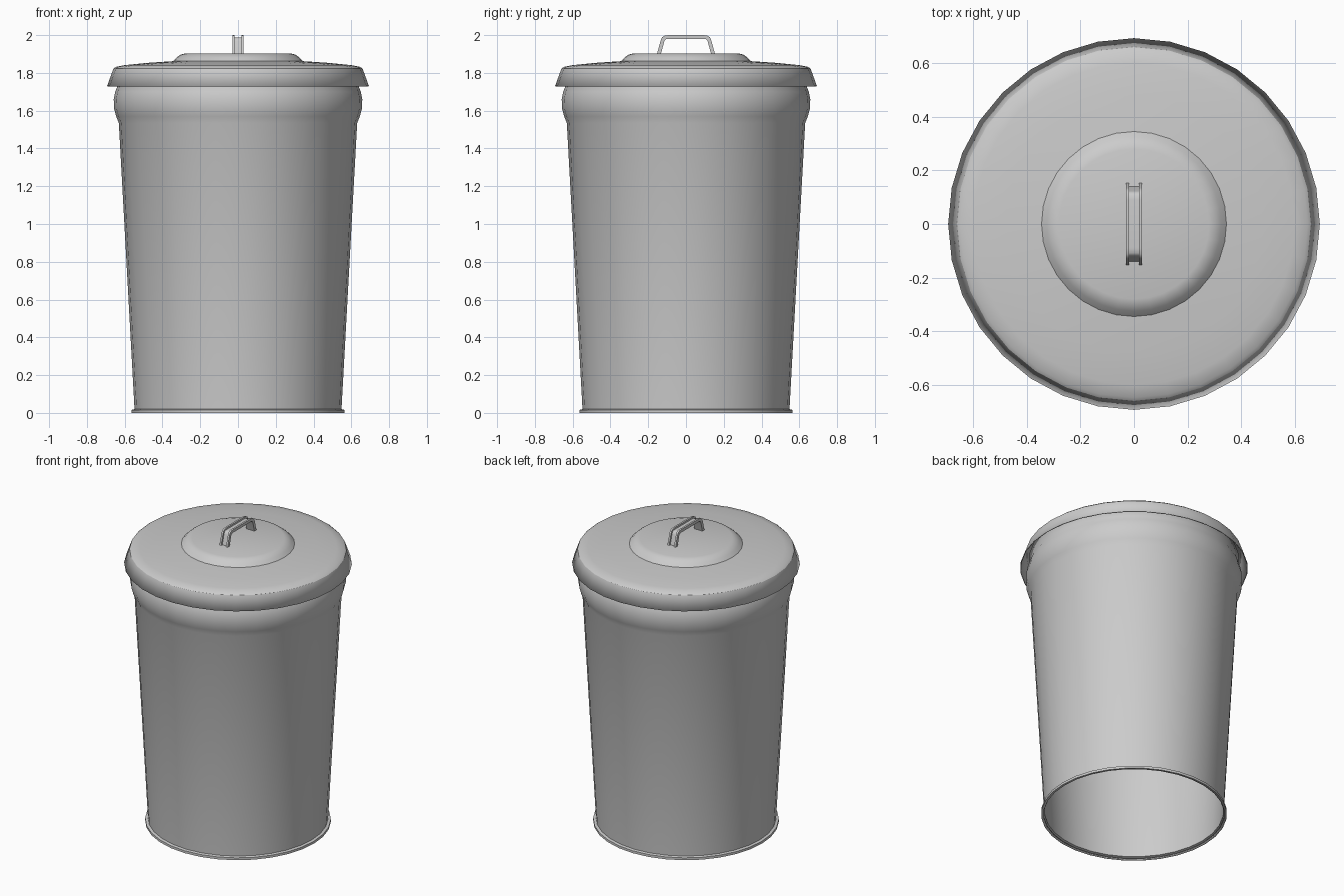
import bpy
import bmesh
from math import cos, sin, pi, radians
from mathutils import Vector

cube = bpy.data.objects.get("Cube")
if cube:
    bpy.data.objects.remove(cube)

SIDES = 32

metal = bpy.data.materials.new("galvanised grey")
metal.use_nodes = True
GREY = (0.6, 0.6, 0.6, 1)
metal.diffuse_color = GREY
metal.node_tree.nodes["Principled BSDF"].inputs["Base Color"].default_value = GREY


def finish(name, bm, angle):
    """Turn a bmesh into a smooth-shaded object with sharp creases."""
    bmesh.ops.recalc_face_normals(bm, faces=bm.faces)
    mesh = bpy.data.meshes.new(name)
    bm.to_mesh(mesh)
    bm.free()
    mesh.materials.append(metal)
    obj = bpy.data.objects.new(name, mesh)
    bpy.context.collection.objects.link(obj)
    bpy.ops.object.select_all(action='DESELECT')
    obj.select_set(True)
    bpy.context.view_layer.objects.active = obj
    bpy.ops.object.shade_smooth_by_angle(angle=radians(angle))
    return obj


def lathe(name, profile, angle, closed_top=False):
    """Revolve (radius, height) points around the z axis."""
    bm = bmesh.new()
    rings = []
    for r, z in profile:
        rings.append([bm.verts.new((r * cos(2 * pi * i / SIDES), r * sin(2 * pi * i / SIDES), z))
                      for i in range(SIDES)])
    for low, high in zip(rings, rings[1:]):
        for i in range(SIDES):
            j = (i + 1) % SIDES
            bm.faces.new((low[i], low[j], high[j], high[i]))
    if closed_top:
        bm.faces.new(rings[-1])
    return finish(name, bm, angle)


def sweep(name, path, section, angle):
    """Sweep a closed (x, outward) section along a (y, z) path."""
    bm = bmesh.new()
    pts = [Vector(p) for p in path]
    rings = []
    for i, p in enumerate(pts):
        before = (p - pts[i - 1]).normalized() if i else None
        after = (pts[i + 1] - p).normalized() if i < len(pts) - 1 else None
        a, b = before or after, after or before
        tangent = (a + b).normalized()
        normal = Vector((-tangent.y, tangent.x)) / tangent.dot(a)
        rings.append([bm.verts.new((x, *(p + normal * d))) for x, d in section])
    n = len(section)
    for r0, r1 in zip(rings, rings[1:]):
        for k in range(n):
            m = (k + 1) % n
            bm.faces.new((r0[k], r0[m], r1[m], r1[k]))
    bm.faces.new(rings[0])
    bm.faces.new(rings[-1])
    return finish(name, bm, angle)


# Tapered bin body, open at the bottom, with a foot flange and a bulged collar
body = lathe("bin_body", [
    (0.55, 0), (0.565, 0), (0.565, 0.016), (0.548, 0.02), (0.631, 1.535),
    (0.645, 1.57), (0.656, 1.61), (0.658, 1.66), (0.65, 1.70), (0.638, 1.73),
    (0.638, 1.80)], 35)

# Lid shell: flared skirt, shallow dome and raised centre
lid = lathe("lid", [
    (0.693, 1.73), (0.66, 1.822), (0.647, 1.832), (0.60, 1.841), (0.48, 1.853),
    (0.345, 1.862), (0.325, 1.882), (0.305, 1.896), (0.28, 1.903)], 32, closed_top=True)

# Thin sheet thickness for both shells
for shell in (body, lid):
    mod = shell.modifiers.new("sheet_thickness", 'SOLIDIFY')
    mod.thickness = 0.006
    mod.offset = -1

# Channel-shaped lid handle: arched path with raised side rails
half = [(-0.155, 1.895), (-0.134, 1.972), (-0.127, 1.988), (-0.112, 1.998), (-0.09, 2.0)]
path = half + [(-y, z) for y, z in reversed(half)]
channel = [(0.03, -0.02), (0.03, 0), (0.018, 0), (0.018, -0.012)]
channel += [(-x, d) for x, d in reversed(channel)]
sweep("lid_handle", path, channel, 40)
